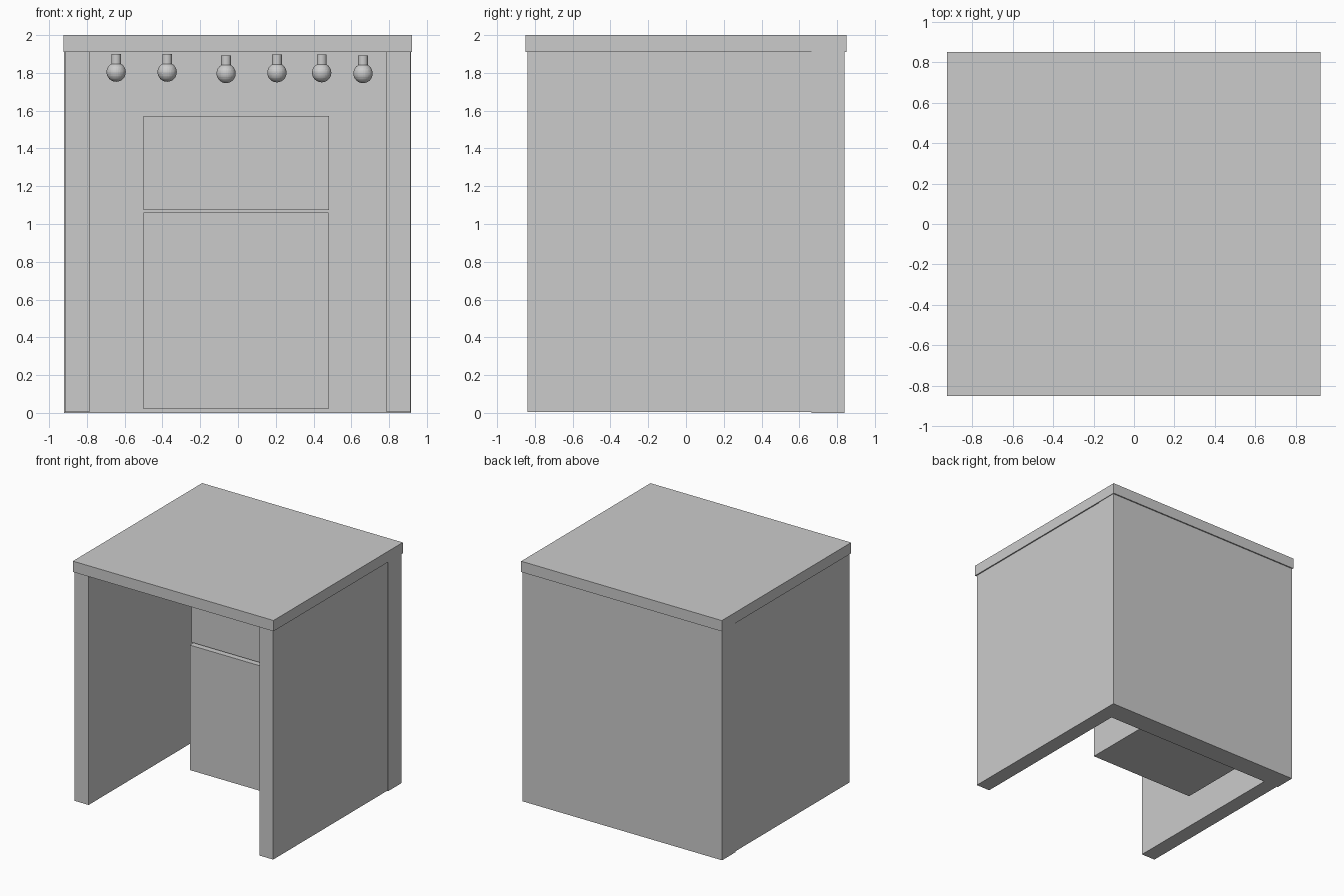
import bpy

if "Cube" in bpy.data.objects:
    bpy.data.objects.remove(bpy.data.objects["Cube"])

grey = bpy.data.materials.new("plain grey")
grey.diffuse_color = (0.6, 0.6, 0.6, 1)
grey.use_nodes = True
grey.node_tree.nodes["Principled BSDF"].inputs["Base Color"].default_value = grey.diffuse_color


def finish(name):
    ob = bpy.context.object
    ob.name = name
    ob.data.materials.clear()
    ob.data.materials.append(grey)
    return ob


def box(name, x0, x1, y0, y1, z0, z1):
    bpy.ops.mesh.primitive_cube_add(
        size=1, location=((x0 + x1) / 2, (y0 + y1) / 2, (z0 + z1) / 2))
    bpy.context.object.scale = (x1 - x0, y1 - y0, z1 - z0)
    bpy.ops.object.transform_apply(location=False, rotation=False, scale=True)
    return finish(name)


# Booth shell: roof slab, back wall and two slightly inset side walls
box("roof", -0.925, 0.922, -0.85, 0.85, 1.91, 2.0)
box("back_wall", -0.92, 0.917, 0.665, 0.84, 0.0, 1.91)
box("left_wall", -0.915, -0.787, -0.84, 0.665, 0.004, 1.91)
box("right_wall", 0.785, 0.912, -0.84, 0.665, 0.004, 1.91)

# Cabinet and the box above it, both running back to the wall
box("lower_cabinet", -0.50, 0.48, 0.08, 0.67, 0.02, 1.06)
box("upper_box", -0.50, 0.483, 0.105, 0.67, 1.073, 1.573)

# Row of hanging bulbs, each a faceted ball under a short socket
BULB_Y = -0.1
for i, (x, z) in enumerate([(-0.645, 1.804), (-0.375, 1.804), (-0.063, 1.797),
                            (0.206, 1.801), (0.443, 1.801), (0.662, 1.797)]):
    bpy.ops.mesh.primitive_uv_sphere_add(segments=32, ring_count=16, radius=0.051,
                                         location=(x, BULB_Y, z))
    finish(f"bulb_{i + 1}")
    bpy.ops.mesh.primitive_cylinder_add(vertices=32, radius=0.026, depth=0.058,
                                        location=(x, BULB_Y, z + 0.067))
    finish(f"bulb_socket_{i + 1}")
